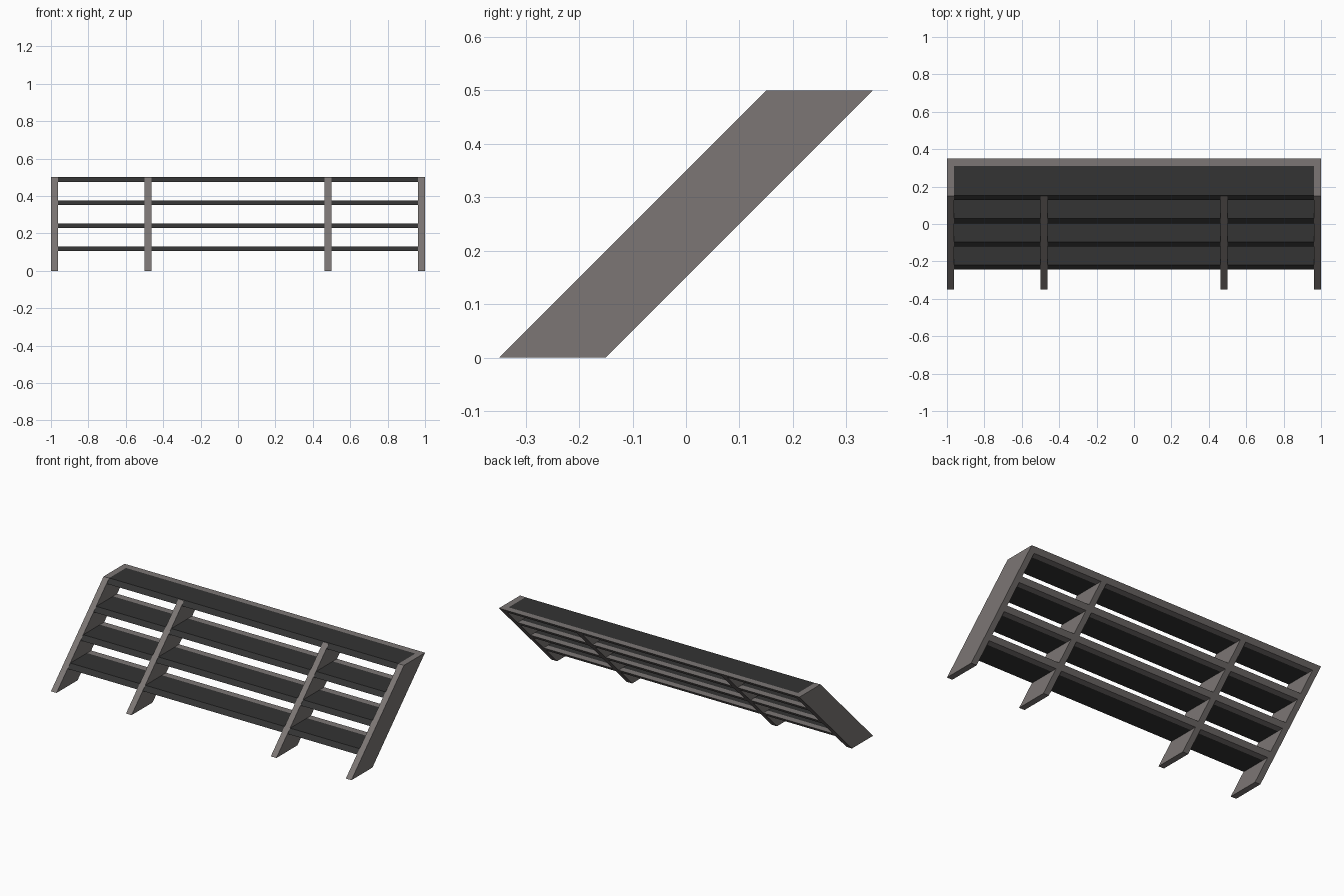
import bpy, bmesh

cube = bpy.data.objects.get("Cube")
if cube:
    bpy.data.objects.remove(cube, do_unlink=True)


def make_material(name, colour):
    mat = bpy.data.materials.new(name)
    mat.use_nodes = True
    mat.diffuse_color = colour
    mat.node_tree.nodes["Principled BSDF"].inputs["Base Color"].default_value = colour
    return mat


FRAME = make_material("warm grey frame", (0.2, 0.182, 0.176, 1))
TREAD = make_material("charcoal tread", (0.033, 0.033, 0.033, 1))

HEIGHT = 0.5
DEPTH = 0.2       # horizontal depth of the sloping boards
LEAN = -0.35      # y of the front slope at ground level
BOARD = 0.037     # board thickness
THICK = 0.025     # tread thickness
PITCH = 0.1235    # rise between treads
INNER = 1 - BOARD


def leaning_block(name, x0, x1, front, back, z0, z1, mat):
    """Block whose front and back follow the 45 degree slope of the stairs."""
    bm = bmesh.new()
    section = [(front, z0), (back, z0), (back, z1), (front, z1)]
    face = bm.faces.new([bm.verts.new((x0, LEAN + y + z, z)) for y, z in section])
    ext = bmesh.ops.extrude_face_region(bm, geom=[face])
    verts = [v for v in ext["geom"] if isinstance(v, bmesh.types.BMVert)]
    bmesh.ops.translate(bm, vec=(x1 - x0, 0, 0), verts=verts)
    bmesh.ops.recalc_face_normals(bm, faces=bm.faces)
    mesh = bpy.data.meshes.new(name)
    bm.to_mesh(mesh)
    bm.free()
    mesh.materials.append(mat)
    obj = bpy.data.objects.new(name, mesh)
    bpy.context.collection.objects.link(obj)


# Sloping side boards and the two inner supports
for side, s in (("left", 1), ("right", -1)):
    x = s * (1 - BOARD / 2)
    leaning_block(side + "_side_board", x - BOARD / 2, x + BOARD / 2,
                  0, DEPTH, 0, HEIGHT, FRAME)
    x = s * 0.482
    leaning_block(side + "_inner_support", x - BOARD / 2, x + BOARD / 2,
                  0, DEPTH, 0, HEIGHT - 0.002, FRAME)

# Treads, each with a rail along its back edge
for i in range(4):
    top = HEIGHT - i * PITCH
    leaning_block(f"tread_{i + 1}", -INNER, INNER, 0.002, DEPTH - 0.04,
                  top - THICK, top, TREAD)
    leaning_block(f"back_rail_{i + 1}", -INNER, INNER, DEPTH - 0.04, DEPTH,
                  top - THICK, top, FRAME)
